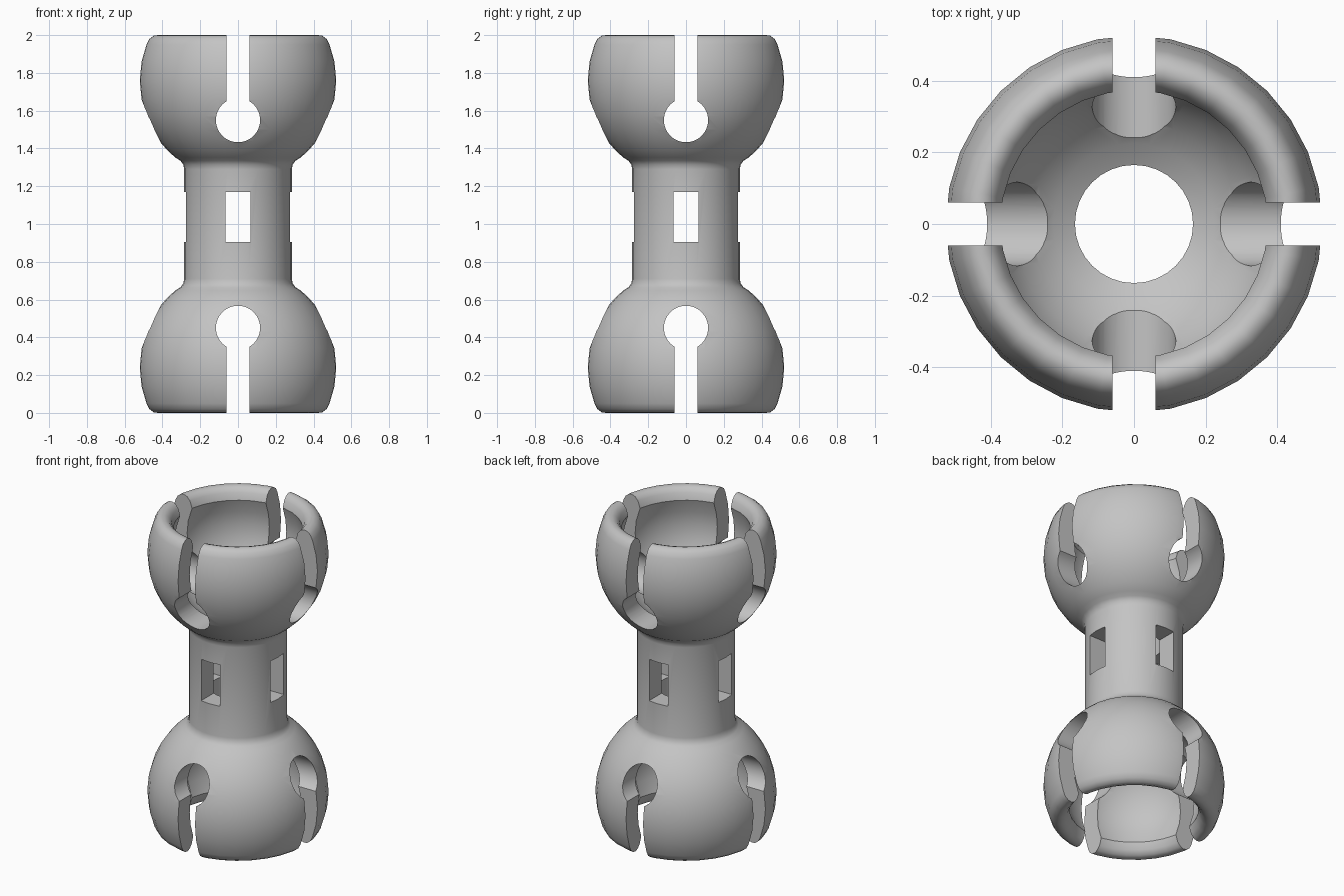
import bpy, bmesh, math
from mathutils import Matrix

if "Cube" in bpy.data.objects:
    bpy.data.objects.remove(bpy.data.objects["Cube"])

SEG = 32                  # sides around the axis
MID = 1.0                 # mirror height
BALL_Z = 1.76             # centre height of the upper socket
R_OUT, R_IN = 0.526, 0.408

grey = bpy.data.materials.new("plain grey")
grey.diffuse_color = (0.55, 0.55, 0.55, 1)
grey.use_nodes = True
grey.node_tree.nodes["Principled BSDF"].inputs["Base Color"].default_value = grey.diffuse_color


def make_object(name, bm):
    bmesh.ops.recalc_face_normals(bm, faces=bm.faces)
    mesh = bpy.data.meshes.new(name)
    bm.to_mesh(mesh)
    bm.free()
    obj = bpy.data.objects.new(name, mesh)
    bpy.context.collection.objects.link(obj)
    return obj


def ball(radius, z):
    return (math.sqrt(radius ** 2 - (z - BALL_Z) ** 2), z)


def lathe(name, profile):
    bm = bmesh.new()
    rings = []
    for r, z in profile:
        rings.append([bm.verts.new((r * math.cos(2 * math.pi * i / SEG),
                                    r * math.sin(2 * math.pi * i / SEG), z))
                      for i in range(SEG)])
    for a, b in zip(rings, rings[1:] + rings[:1]):
        for i in range(SEG):
            j = (i + 1) % SEG
            bm.faces.new((a[i], a[j], b[j], b[i]))
    return make_object(name, bm)


def prism(name, outline, turn):
    """Extrude an x-z outline right through the body."""
    bm = bmesh.new()
    face = bm.faces.new([bm.verts.new((x, -1, z)) for x, z in outline])
    new = bmesh.ops.extrude_face_region(bm, geom=[face])["geom"]
    bmesh.ops.translate(bm, vec=(0, 2, 0),
                        verts=[v for v in new if isinstance(v, bmesh.types.BMVert)])
    bmesh.ops.rotate(bm, verts=bm.verts, matrix=Matrix.Rotation(turn, 3, 'Z'))
    return make_object(name, bm)


# Upper half of the wall section: neck, outer ball, rounded lip, inner ball, bore
neck = [(0.285, 1.29), (0.290, 1.315), (0.305, 1.335)]
outer = [ball(R_OUT, z) for z in (1.352, 1.39, 1.44, 1.50, 1.57, 1.66, 1.76, 1.86, 1.95)]
lip = [(0.475, 1.98), (0.452, 1.997), (0.43, 2.0), (0.408, 1.992), (0.387, 1.968)]
inner = [ball(R_IN, z) for z in (1.925, 1.84, 1.76, 1.68, 1.60, 1.53, 1.47, 1.42)]
bore = [(0.165, BALL_Z - math.sqrt(R_IN ** 2 - 0.165 ** 2))]
upper = neck + outer + lip + inner + bore
lower = [(r, 2 * MID - z) for r, z in reversed(upper)]
body = lathe("double_socket_connector", upper + lower)

# Keyhole slot and window outlines
start = math.asin(0.06 / 0.117)
steps = 40
keyhole = [(0.06, 2.2)]
for i in range(steps + 1):
    a = start + (2 * math.pi - 2 * start) * i / steps
    keyhole.append((0.117 * math.sin(a), 1.55 + 0.117 * math.cos(a)))
keyhole.append((-0.06, 2.2))
keyhole_low = [(x, 2 * MID - z) for x, z in keyhole]
window = [(-0.066, 0.905), (0.066, 0.905), (0.066, 1.17), (-0.066, 1.17)]

# Cut every opening through both horizontal axes
cutters = []
for label, outline in (("upper_slot", keyhole), ("lower_slot", keyhole_low), ("window", window)):
    for axis, turn in (("front", 0), ("side", math.pi / 2)):
        cutter = prism(f"{label}_{axis}_cutter", outline, turn)
        cutter.hide_render = True
        cutters.append(cutter)
        mod = body.modifiers.new(cutter.name, 'BOOLEAN')
        mod.operation = 'DIFFERENCE'
        mod.solver = 'EXACT'
        mod.object = cutter

# Bake the cuts and remove the cutters
graph = bpy.context.evaluated_depsgraph_get()
baked = bpy.data.meshes.new_from_object(body.evaluated_get(graph))
body.modifiers.clear()
body.data = baked
for cutter in cutters:
    bpy.data.objects.remove(cutter)

body.data.materials.clear()
body.data.materials.append(grey)
bpy.context.view_layer.objects.active = body
body.select_set(True)
bpy.ops.object.shade_smooth_by_angle(angle=math.radians(35))
